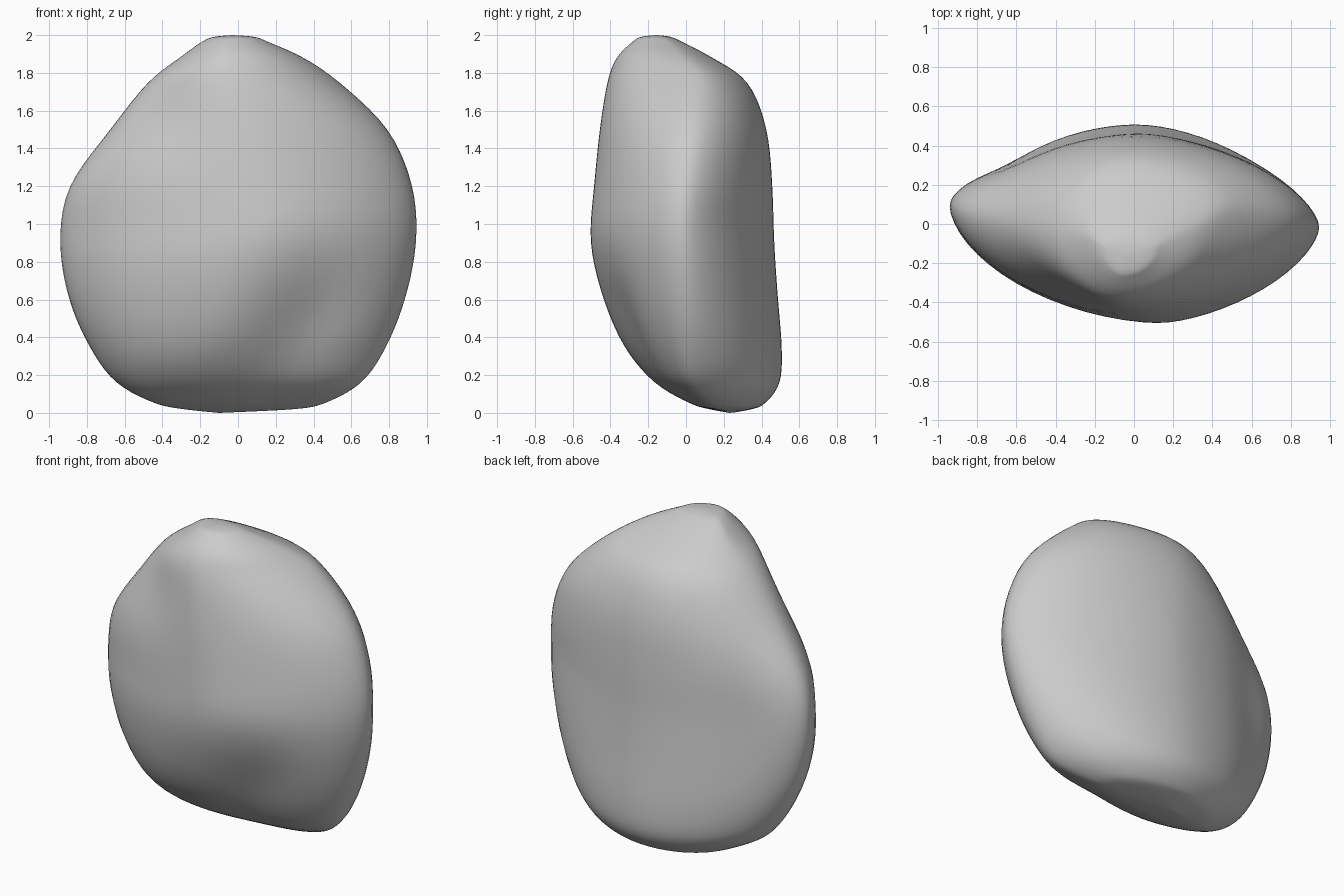
import bpy, bmesh, math

cube = bpy.data.objects.get("Cube")
if cube:
    bpy.data.objects.remove(cube, do_unlink=True)

# Slices from top to bottom: height, left edge, right edge, front, back
SLICES = [
    (2.0, -.03, -.03, -.16, -.15), (1.99, -.13, .09, -.24, -.08),
    (1.96, -.2, .17, -.29, -.01),
    (1.88, -.31, .35, -.37, .14), (1.75, -.48, .54, -.42, .33),
    (1.5, -.68, .8, -.46, .43), (1.2, -.9, .93, -.49, .46),
    (.9, -.95, .95, -.51, .47), (.6, -.9, .89, -.44, .49),
    (.35, -.79, .79, -.33, .51), (.16, -.65, .66, -.17, .5),
    (.05, -.44, .46, .02, .42), (.02, -.29, .3, .12, .35), (0, -.1, -.1, .23, .24)]
STEPS, QUARTER = 5, 16


def spline(a, b, c, d, t):
    return b + .5 * t * (c - a + t * (2*a - 5*b + 4*c - d + t * (3*(b - c) + d - a)))


def blend(z, low, mid, high):
    # Value that drifts from base through middle to top
    return low + (mid - low) * z if z < 1 else mid + (high - mid) * (z - 1)


def hollow(x, z, cx, cz, rx, rz, depth):
    return depth * math.exp(-((x - cx) / rx) ** 2 - ((z - cz) / rz) ** 2)


def ring(z, xl, xr, yf, yb):
    # Lens-shaped section with a wandering front crest and side edges
    points = []
    for i in range(4 * QUARTER):
        a = math.tau * i / (4 * QUARTER)
        c, s = math.cos(a), math.sin(a)
        right, back = c > 0, s > 0
        edge_x = xr if right else xl
        edge_y = blend(z, .04, -.02, .08) if right else blend(z, .1, .1, -.08)
        edge_y = min(max(edge_y, yf + .3 * (yb - yf)), yb - .3 * (yb - yf))
        crest = blend(z, 0, .03, -.03) if back else blend(z, -.25, .15, -.1)
        crest = min(max(crest, xl * .6 + xr * .4), xl * .4 + xr * .6)
        power = 2 / (blend(z, 1.9, 1.58, 1.95) if back or right else blend(z, 1.9, 1.72, 1.9))
        x = crest + (edge_x - crest) * abs(c) ** power
        y = edge_y + ((yb if back else yf) - edge_y) * abs(s) ** power
        # Worn hollows on the two broad faces
        if back:
            y -= abs(s) * hollow(x, z, -.66, .85, .17, .6, .06)
        else:
            y += abs(s) * hollow(x, z, .38 + .4 * (z - .55), .45, .18, .28, .07)
            y += abs(s) * hollow(x, z, -.42, 1.6, .2, .22, .05)
        points.append((x, y, z))
    return points


# Loft the boulder through the smoothed slices
padded = [SLICES[0]] + SLICES + [SLICES[-1]]
rows = []
for k in range(len(SLICES) - 1):
    for j in range(STEPS):
        if k or j:
            rows.append([spline(*v, j / STEPS) for v in zip(*padded[k:k + 4])])

bm = bmesh.new()
loops = [[bm.verts.new(p) for p in ring(*row)] for row in rows]
count = 4 * QUARTER
for upper, lower in zip(loops, loops[1:]):
    for i in range(count):
        n = (i + 1) % count
        bm.faces.new((upper[i], lower[i], lower[n], upper[n]))
for row, loop in ((SLICES[0], loops[0]), (SLICES[-1], loops[-1])):
    pole = bm.verts.new((row[1], row[3], row[0]))
    for i in range(count):
        bm.faces.new((loop[i], loop[(i + 1) % count], pole))

# Soften the crests
for _ in range(5):
    bmesh.ops.smooth_vert(bm, verts=[v for v in bm.verts if .02 < v.co.z < 1.98],
                          factor=.5, use_axis_x=True, use_axis_y=True, use_axis_z=True)
bmesh.ops.recalc_face_normals(bm, faces=bm.faces)
mesh = bpy.data.meshes.new("boulder")
bm.to_mesh(mesh)
bm.free()
boulder = bpy.data.objects.new("boulder", mesh)
bpy.context.collection.objects.link(boulder)

# Plain grey stone
stone = bpy.data.materials.new("grey_stone")
stone.use_nodes = True
colour = (.6, .6, .6, 1)
stone.diffuse_color = colour
stone.node_tree.nodes["Principled BSDF"].inputs["Base Color"].default_value = colour
mesh.materials.append(stone)

bpy.context.view_layer.objects.active = boulder
boulder.select_set(True)
bpy.ops.object.shade_smooth()
